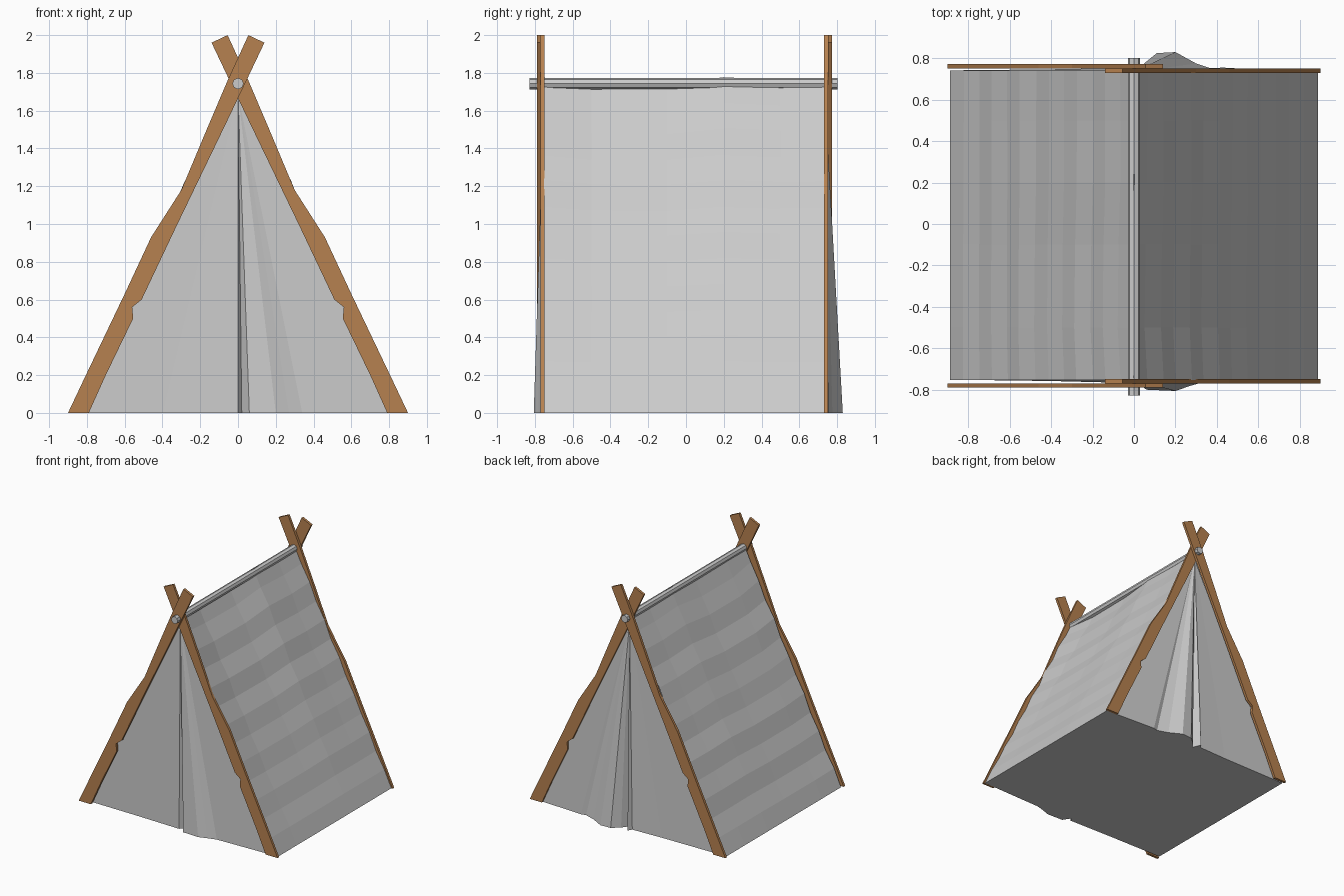
import bpy, bmesh, math, random
from mathutils import Vector

if "Cube" in bpy.data.objects:
    bpy.data.objects.remove(bpy.data.objects["Cube"])

random.seed(4)
wood = bpy.data.materials.new("wood")
wood.diffuse_color = (0.47, 0.22, 0.08, 1)
wood.use_nodes = True
wood.node_tree.nodes["Principled BSDF"].inputs["Base Color"].default_value = wood.diffuse_color


def build(name, verts, faces, outward=None, mat=None):
    bm = bmesh.new()
    vs = [bm.verts.new(v) for v in verts]
    for f in faces:
        bm.faces.new([vs[i] for i in f])
    bm.normal_update()
    if outward is None:
        bmesh.ops.recalc_face_normals(bm, faces=bm.faces)
    else:
        total = sum((f.normal * f.calc_area() for f in bm.faces), Vector())
        if total.dot(Vector(outward)) < 0:
            bmesh.ops.reverse_faces(bm, faces=bm.faces)
    me = bpy.data.meshes.new(name)
    bm.to_mesh(me)
    bm.free()
    if mat:
        me.materials.append(mat)
    ob = bpy.data.objects.new(name, me)
    bpy.context.collection.objects.link(ob)
    return ob


# Rough-hewn crossed poles: one outline, mirrored and extruded
outer = [(-.90, 0), (-.81, .19), (-.60, .63), (-.46, .93), (-.30, 1.18), (-.17, 1.49), (-.055, 1.76), (.055, 2.0)]
inner = [(.14, 1.96), (.045, 1.76), (-.06, 1.54), (-.33, .98), (-.51, .60), (-.56, .56), (-.555, .50), (-.70, .20), (-.79, 0)]
outline = outer + inner


def pole(name, side, y0, y1):
    n = len(outline)
    verts = [(side * x, y, z) for y in (y0, y1) for x, z in outline]
    faces = [list(range(n)), list(range(n, 2 * n))]
    faces += [(i, (i + 1) % n, n + (i + 1) % n, n + i) for i in range(n)]
    build(name, verts, faces, mat=wood)


pole("front_left_pole", 1, -.79, -.769)
pole("front_right_pole", -1, -.769, -.749)
pole("back_left_pole", 1, .751, .772)
pole("back_right_pole", -1, .73, .751)

# Ridge pole
bpy.ops.mesh.primitive_cylinder_add(vertices=8, radius=.03, depth=1.63,
                                    location=(0, -.013, 1.743), rotation=(math.pi / 2, 0, 0))
bpy.context.object.name = "ridge_pole"

# Sloping cloth roof: two pleated sheets sharing a sagging ridge line
ridge = [(-.752, 0, 1.775), (-.5, -.015, 1.745), (-.1, -.01, 1.742), (.2, 0, 1.777), (.5, 0, 1.762), (.742, 0, 1.77)]
ROWS = 13


def roof(name, side):
    cols = len(ridge)
    verts, faces = [], []
    for r in range(ROWS + 1):
        t = r / ROWS
        edge = 0 < r < ROWS
        a, b = [(-1) ** r * random.uniform(.001, .008) * edge for _ in range(2)]
        for y, x, z in ridge:
            k = (y + .752) / 1.494
            off = a + (b - a) * k
            verts.append((x * (1 - t) + side * (.888 * t + off * .89), y, z * (1 - t) + off * .45))
    for r in range(ROWS):
        for c in range(cols - 1):
            i = r * cols + c
            faces.append((i, i + 1, i + cols + 1, i + cols))
    build(name, verts, faces, outward=(side, 0, .5))


roof("left_roof_cloth", -1)
roof("right_roof_cloth", 1)

# End cloths: fans from the apex down to a folded hem with a flared door flap
front_hem = [(-.85, -.752), (-.4, -.758), (0, -.768), (.02, -.74), (.06, -.80), (.20, -.806),
             (.27, -.782), (.34, -.762), (.85, -.748)]
back_hem = [(-.85, .742), (-.3, .748), (-.04, .757), (-.02, .79), (.01, .72), (.05, .775), (.11, .825),
            (.20, .83), (.30, .775), (.39, .745), (.43, .755), (.85, .732)]


def end_cloth(name, hem, apex, out):
    verts = [apex] + [(x, y, 0) for x, y in hem]
    build(name, verts, [(0, i, i + 1) for i in range(1, len(hem))], outward=(0, out, 0))


end_cloth("front_door_cloth", front_hem, (0, -.752, 1.69), -1)
end_cloth("back_door_cloth", back_hem, (0, .735, 1.69), 1)

# Groundsheet following both hems
rim = [(-.888, -.752)] + front_hem + [(.888, -.752), (.888, .742)] + back_hem[::-1] + [(-.888, .742)]
build("groundsheet", [(x, y, 0) for x, y in rim], [range(len(rim))], outward=(0, 0, -1))
